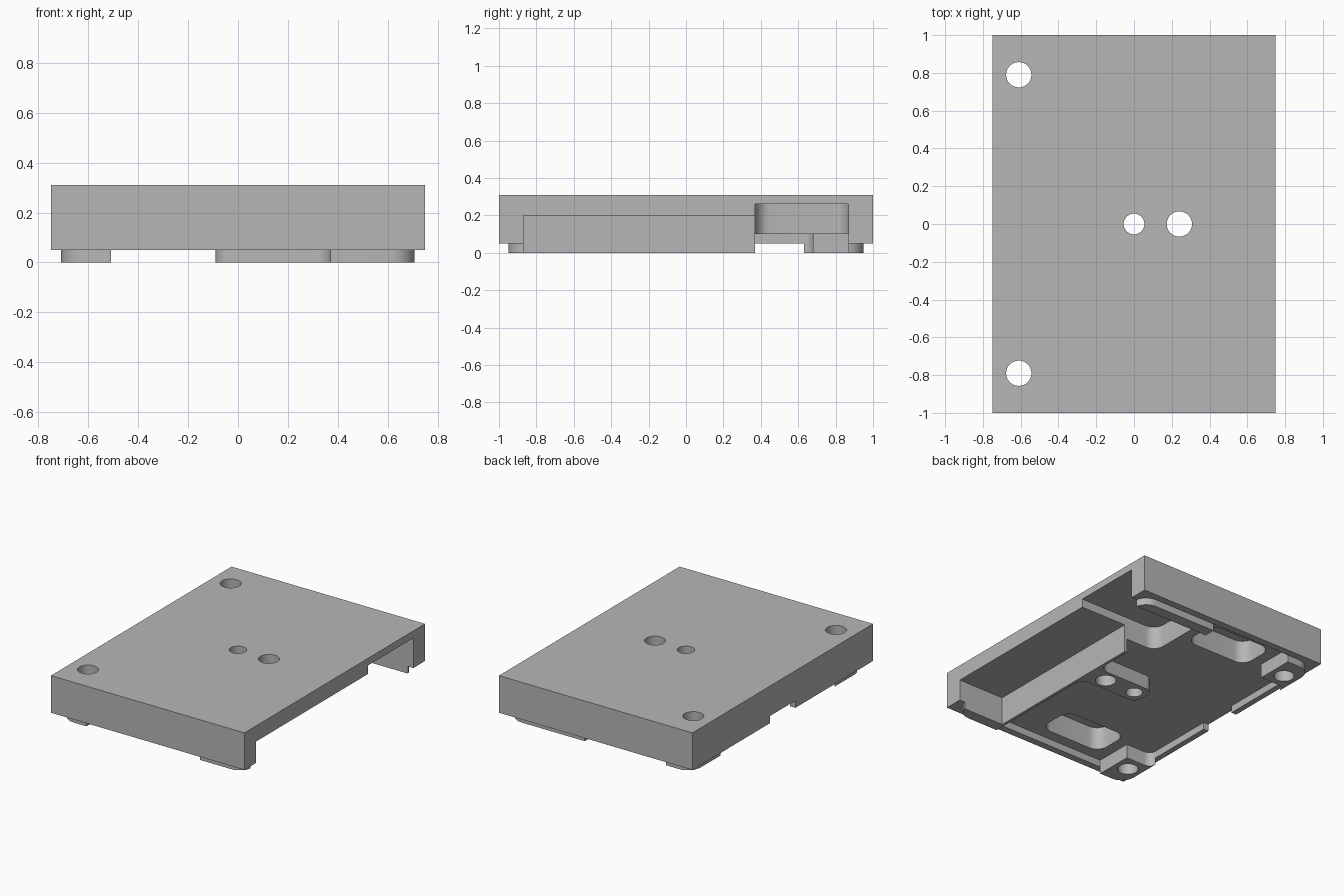
import bpy, bmesh, math
from mathutils import Vector

if "Cube" in bpy.data.objects:
    bpy.data.objects.remove(bpy.data.objects["Cube"])

grey = bpy.data.materials.new("plain grey")
grey.diffuse_color = (0.47, 0.47, 0.47, 1)
grey.use_nodes = True
grey.node_tree.nodes["Principled BSDF"].inputs["Base Color"].default_value = grey.diffuse_color


def outline(corners, steps=8):
    """Turn (x, y, radius) corners into an outline with rounded corners."""
    pts = []
    n = len(corners)
    for i, (x, y, r) in enumerate(corners):
        p = Vector((x, y))
        if r == 0:
            pts.append(p)
            continue
        a = (Vector(corners[i - 1][:2]) - p).normalized()
        b = (Vector(corners[(i + 1) % n][:2]) - p).normalized()
        centre = p + (a + b) * r          # all corners are right angles
        for k in range(steps + 1):
            t = math.pi / 2 * k / steps
            pts.append(centre - b * r * math.cos(t) - a * r * math.sin(t))
    return pts


def prism(name, pts, z0, z1):
    bm = bmesh.new()
    face = bm.faces.new([bm.verts.new((p[0], p[1], z0)) for p in pts])
    ext = bmesh.ops.extrude_face_region(bm, geom=[face])
    bmesh.ops.translate(bm, vec=(0, 0, z1 - z0),
                        verts=[v for v in ext["geom"] if isinstance(v, bmesh.types.BMVert)])
    bmesh.ops.recalc_face_normals(bm, faces=bm.faces)
    mesh = bpy.data.meshes.new(name)
    bm.to_mesh(mesh)
    bm.free()
    obj = bpy.data.objects.new(name, mesh)
    mesh.materials.append(grey)
    bpy.context.collection.objects.link(obj)
    return obj


def rect(x0, x1, y0, y1, r=0, r_right=None):
    rr = r if r_right is None else r_right
    return outline([(x0, y0, r), (x1, y0, rr), (x1, y1, rr), (x0, y1, r)])


def circle(x, y, r, n=32):
    return [(x + r * math.cos(2 * math.pi * k / n), y + r * math.sin(2 * math.pi * k / n))
            for k in range(n)]


def combine(target, tool, operation):
    mod = target.modifiers.new("bool", 'BOOLEAN')
    mod.operation, mod.solver, mod.object = operation, 'EXACT', tool
    bpy.context.view_layer.objects.active = target
    bpy.ops.object.modifier_apply(modifier=mod.name)
    bpy.data.objects.remove(tool)


# Outer cover with a slightly inset plug underneath
body = prism("cover_plate", rect(-0.75, 0.75, -1, 1), 0.05, 0.31)
combine(body, prism("plug", rect(-0.71, 0.71, -0.95, 0.95, 0.1), 0, 0.15), 'UNION')

# Shallow main cavity, leaving the feet, centre pad and thin wall standing
cavity = outline([
    (-0.8, 0.14, 0), (-0.8, -0.14, 0), (-0.71, -0.14, 0), (-0.71, -0.68, 0.05),
    (-0.51, -0.68, 0), (-0.51, -0.95, 0), (0.37, -0.95, 0), (0.37, -0.09, 0.07),
    (-0.09, -0.09, 0.06), (-0.09, 0.09, 0.06), (0.37, 0.09, 0.07), (0.37, 0.37, 0),
    (0.8, 0.37, 0), (0.8, 0.87, 0), (0.12, 0.87, 0), (0.12, 0.95, 0),
    (-0.51, 0.95, 0), (-0.51, 0.68, 0), (-0.71, 0.68, 0.05), (-0.71, 0.14, 0)])
combine(body, prism("cavity", cavity, -0.1, 0.1), 'DIFFERENCE')

# Deep pockets: two closed, one open to the right side
for y0, y1 in ((-0.87, -0.6), (0.6, 0.87)):
    combine(body, prism("pocket", rect(-0.43, 0.06, y0, y1, 0.08), 0.05, 0.26), 'DIFFERENCE')
combine(body, prism("side_pocket", rect(0.13, 0.8, 0.37, 0.87, 0.08, 0), 0.05, 0.26), 'DIFFERENCE')

# Long slot open to the right side
combine(body, prism("slot", rect(0.39, 0.8, -0.87, 0.4), -0.1, 0.2), 'DIFFERENCE')

# Through holes
for x, y, r in ((0, 0, 0.055), (0.24, 0, 0.067), (-0.61, 0.79, 0.067), (-0.61, -0.79, 0.067)):
    combine(body, prism("hole", circle(x, y, r), -0.1, 0.5), 'DIFFERENCE')

bpy.ops.object.select_all(action='DESELECT')
body.select_set(True)
bpy.context.view_layer.objects.active = body
bpy.ops.object.shade_smooth_by_angle(angle=math.radians(30))
